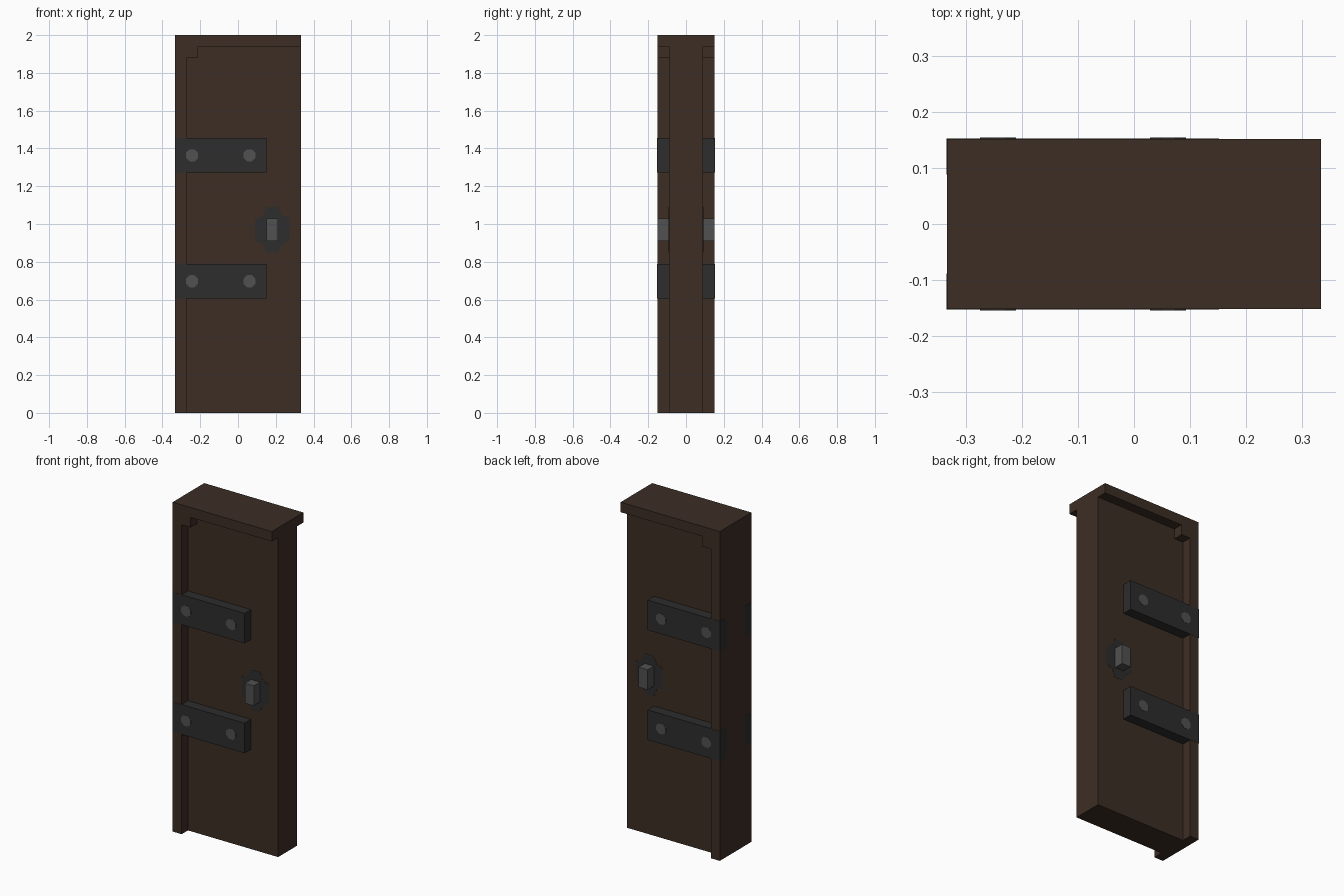
import bpy, bmesh, math

cube = bpy.data.objects.get("Cube")
if cube:
    bpy.data.objects.remove(cube, do_unlink=True)

U = 2 / 33            # module: the door is 11 x 5 x 33 modules
EPS = 0.02            # tiny lift for plates lying on a surface


def material(name, rgb):
    m = bpy.data.materials.new(name)
    m.use_nodes = True
    m.diffuse_color = (*rgb, 1)
    bsdf = m.node_tree.nodes["Principled BSDF"]
    bsdf.inputs["Base Color"].default_value = (*rgb, 1)
    bsdf.inputs["Roughness"].default_value = 0.9
    return m


WOOD = material("dark_wood", (0.046, 0.027, 0.018))
IRON = material("dark_iron", (0.026, 0.026, 0.026))
STEEL = material("grey_steel", (0.082, 0.082, 0.082))


def extrude(name, outline, y0, y1, mat):
    """Extrude an (x, z) outline from y0 to y1, all in modules."""
    bm = bmesh.new()
    face = bm.faces.new([bm.verts.new((x * U, y0 * U, z * U)) for x, z in outline])
    out = bmesh.ops.extrude_face_region(bm, geom=[face])
    moved = [g for g in out["geom"] if isinstance(g, bmesh.types.BMVert)]
    bmesh.ops.translate(bm, verts=moved, vec=(0, (y1 - y0) * U, 0))
    bmesh.ops.recalc_face_normals(bm, faces=bm.faces)
    mesh = bpy.data.meshes.new(name)
    bm.to_mesh(mesh)
    bm.free()
    mesh.materials.append(mat)
    obj = bpy.data.objects.new(name, mesh)
    bpy.context.collection.objects.link(obj)
    return obj


def rect(x0, x1, z0, z1):
    return [(x0, z0), (x1, z0), (x1, z1), (x0, z1)]


def octagon(cx, cz, r):
    return [(cx + r * math.cos(math.pi / 8 + i * math.pi / 4),
             cz + r * math.sin(math.pi / 8 + i * math.pi / 4)) for i in range(8)]


# Frame: hinge-side post, stepped corner and lintel in one outline
extrude("frame", [(-5.5, 0), (-4.5, 0), (-4.5, 31), (-3.5, 31), (-3.5, 32),
                  (5.5, 32), (5.5, 33), (-5.5, 33)], -2.5, 2.5, WOOD)

# Recessed door panel
extrude("door_panel", [(-4.5, 0), (5.5, 0), (5.5, 32), (-3.5, 32),
                       (-3.5, 31), (-4.5, 31)], -1.5, 1.5, WOOD)

# Rounded cross outline of the handle plate
quarter = [(1.5, 1), (0.85, 1.2), (0.5, 2)]
ring = (quarter + [(-x, z) for x, z in reversed(quarter)]
        + [(-x, -z) for x, z in quarter] + [(x, -z) for x, z in reversed(quarter)])
plate = [(3 + x, 16 + z) for x, z in ring]

# Fittings repeated on the front and back
for side, s in (("front", -1), ("back", 1)):
    for level, z in (("lower", 10), ("upper", 21)):
        tag = f"{side}_{level}"
        extrude(f"hinge_strap_{tag}", rect(-5.5 - EPS, 2.5, z, z + 3),
                s * 1.45, s * (2.5 + EPS), IRON)
        for part, x in (("outer", -4), ("inner", 1)):
            extrude(f"rivet_{tag}_{part}", octagon(x, z + 1.5, 0.57),
                    s * 2.45, s * (2.5 + 2 * EPS), STEEL)
    extrude(f"handle_plate_{side}", plate, s * 1.45, s * (1.5 + EPS), IRON)
    extrude(f"handle_{side}", rect(2.5, 3.5, 15, 17), s * 1.45, s * 2.5, STEEL)
